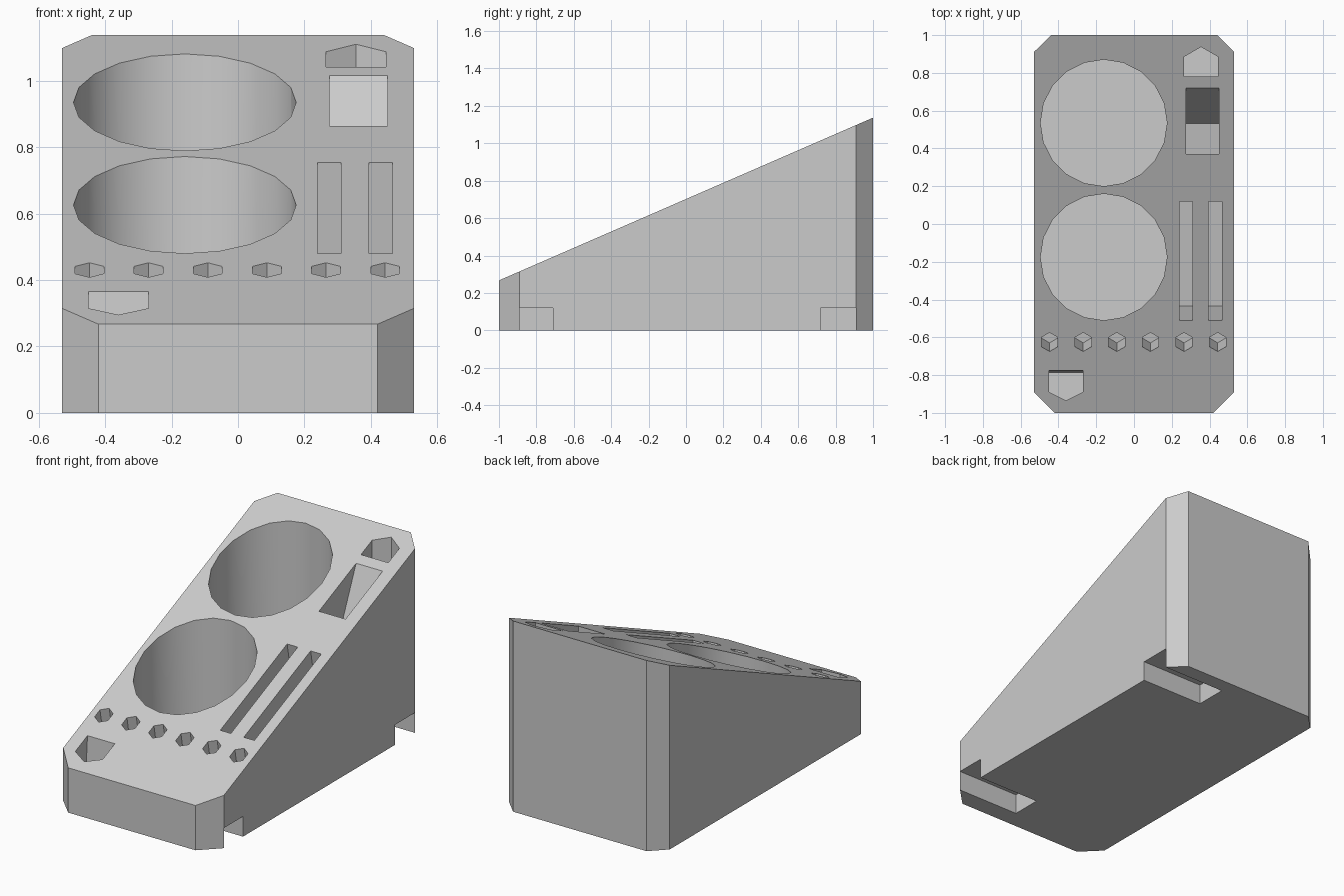
import bpy, bmesh
from math import sin, cos, tau, radians

cube = bpy.data.objects.get("Cube")
if cube:
    bpy.data.objects.remove(cube, do_unlink=True)

SLOPE = 0.435          # rise of the top face
FORWARD = -0.19        # shafts that lean towards the front


def top_z(y):
    return 0.702 + SLOPE * y


def prism(bm, lower, upper):
    """Closed solid between two matching counter-clockwise loops."""
    a = [bm.verts.new(p) for p in lower]
    b = [bm.verts.new(p) for p in upper]
    bm.faces.new(a[::-1])
    bm.faces.new(b)
    for i in range(len(a)):
        j = (i + 1) % len(a)
        bm.faces.new((a[i], a[j], b[j], b[i]))


def pocket(bm, outline, floor, floor_tilt=0.0):
    """Cut shape: outline of (x, y, lean) on the top face, down to a floor."""
    y0 = min(p[1] for p in outline)
    lower, upper = [], []
    for x, y, lean in outline:
        s = top_z(y)
        z = (floor + floor_tilt * (y - y0 - lean * s)) / (1 - floor_tilt * lean)
        lower.append((x, y + lean * (z - s), z))
        upper.append((x, y + lean * 0.05, s + 0.05))
    prism(bm, lower, upper)


def ring(cx, cy, r, n, lean=0.0, turn=0.0):
    return [(cx + r * cos(tau * i / n + turn), cy + r * sin(tau * i / n + turn), lean)
            for i in range(n)]


def rect(x0, x1, y0, y1, front_lean=0.0, back_lean=0.0):
    return [(x0, y0, front_lean), (x1, y0, front_lean),
            (x1, y1, back_lean), (x0, y1, back_lean)]


def make_object(name, bm):
    bmesh.ops.recalc_face_normals(bm, faces=bm.faces)
    mesh = bpy.data.meshes.new(name)
    bm.to_mesh(mesh)
    bm.free()
    ob = bpy.data.objects.new(name, mesh)
    bpy.context.collection.objects.link(ob)
    return ob


# Wedge block with chamfered corners
half = [(0.42, -1), (0.53, -0.89), (0.53, 0.91), (0.44, 1)]
outline = half + [(-x, y) for x, y in reversed(half)]
bm = bmesh.new()
prism(bm, [(x, y, 0) for x, y in outline], [(x, y, top_z(y)) for x, y in outline])
block = make_object("sloped_holder", bm)

bm = bmesh.new()
# Two large round wells
for y in (0.535, -0.175):
    pocket(bm, ring(-0.16, y, 0.335, 20), 0.15)

# Two long slots
for x in (0.24, 0.395):
    pocket(bm, rect(x, x + 0.07, -0.51, 0.12, FORWARD, FORWARD), 0.065, 0.19)

# Row of hexagonal bit holes
for i in range(6):
    pocket(bm, ring(-0.447 + i * 0.178, -0.625, 0.05, 6, FORWARD, radians(30)), 0.16, 0.19)

# Rectangular pocket with a slanted back
pocket(bm, rect(0.275, 0.45, 0.37, 0.72, 0.0, SLOPE), 0.55, 0.19)

# Pointed pockets at the front and the back
pocket(bm, [(-0.45, -0.89, 0), (-0.36, -0.935, 0), (-0.27, -0.89, 0),
            (-0.27, -0.775, 0.07), (-0.45, -0.775, 0.07)], 0.15)
pocket(bm, [(0.265, 0.78, 0), (0.445, 0.78, 0), (0.445, 0.885, 0),
            (0.355, 0.937, 0), (0.265, 0.885, 0)], 0.2)

# Two notches under the left side
for y0, y1 in ((-0.89, -0.71), (0.72, 0.91)):
    base = [(0.12, y0), (0.6, y0), (0.6, y1), (0.12, y1)]
    prism(bm, [(x, y, -0.1) for x, y in base], [(x, y, 0.12) for x, y in base])
cutter = make_object("pocket_cutter", bm)
cutter.hide_render = True

# Cut the pockets and drop the helper
mod = block.modifiers.new("pockets", 'BOOLEAN')
mod.operation = 'DIFFERENCE'
mod.solver = 'EXACT'
mod.object = cutter
bpy.ops.object.select_all(action='DESELECT')
block.select_set(True)
bpy.context.view_layer.objects.active = block
bpy.ops.object.modifier_apply(modifier=mod.name)
bpy.data.objects.remove(cutter, do_unlink=True)

# Plain grey finish
grey = bpy.data.materials.new("light_grey")
grey.use_nodes = True
colour = (0.6, 0.6, 0.6, 1)
grey.diffuse_color = colour
grey.node_tree.nodes["Principled BSDF"].inputs["Base Color"].default_value = colour
block.data.materials.clear()
block.data.materials.append(grey)
bpy.ops.object.shade_smooth_by_angle(angle=radians(30))
